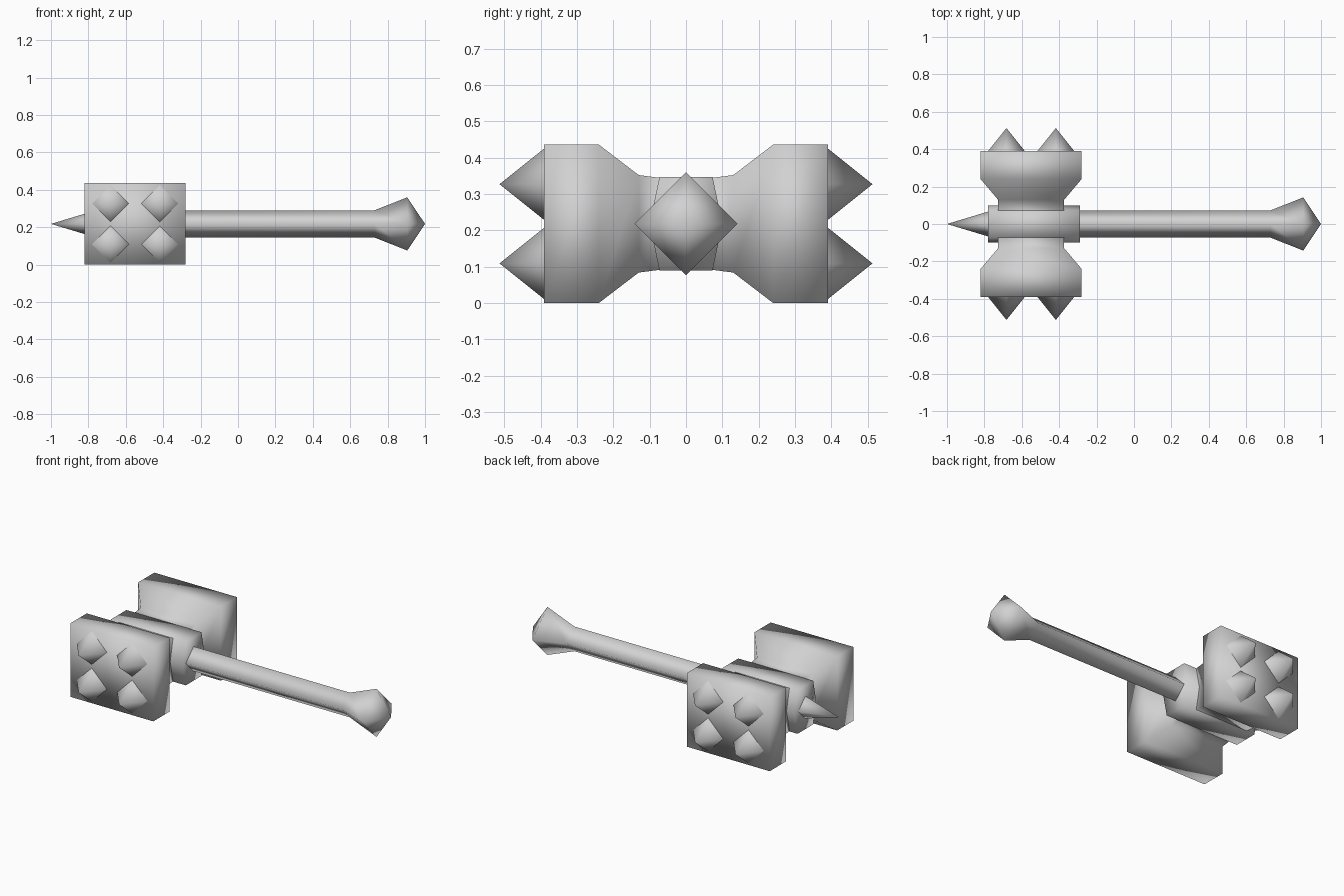
import bpy
import bmesh
from mathutils import Vector

default = bpy.data.objects.get("Cube")
if default:
    bpy.data.objects.remove(default, do_unlink=True)

HEAD_X = -0.55
MID_Z = 0.218

grey = bpy.data.materials.new("plain grey")
grey.use_nodes = True
colour = (0.64, 0.64, 0.64, 1)
grey.diffuse_color = colour
grey.node_tree.nodes["Principled BSDF"].inputs["Base Color"].default_value = colour

SQUARE = [(-1, -1), (1, -1), (1, 1), (-1, 1)]
DIAMOND = [(-1, 0), (0, -1), (1, 0), (0, 1)]
HEXAGON = [(-1, 0), (-0.73, -1), (0.73, -1), (1, 0), (0.73, 1), (-0.73, 1)]


def loft(name, axis, outline, sections, centre, caps=False):
    """Sweep an outline along x or y; sections are (position, width, height).
    A section of zero width becomes a single pointed tip."""
    bm = bmesh.new()
    rings = []
    for pos, w, h in sections:
        pts = [(0, 0)] if w == 0 else outline
        ring = []
        for u, v in pts:
            if axis == "x":
                co = Vector((pos, u * w, v * h))
            else:
                co = Vector((u * w, pos, v * h))
            ring.append(bm.verts.new(co + Vector(centre)))
        rings.append(ring)
    n = len(outline)
    for a, b in zip(rings, rings[1:]):
        for i in range(n):
            j = (i + 1) % n
            if len(b) == 1:
                bm.faces.new((a[i], a[j], b[0]))
            else:
                bm.faces.new((a[i], a[j], b[j], b[i]))
    if caps:
        bm.faces.new(rings[0])
        bm.faces.new(rings[-1])
    bmesh.ops.recalc_face_normals(bm, faces=bm.faces)
    for f in bm.faces:
        f.smooth = True
    mesh = bpy.data.meshes.new(name)
    bm.to_mesh(mesh)
    bm.free()
    mesh.materials.append(grey)
    obj = bpy.data.objects.new(name, mesh)
    bpy.context.collection.objects.link(obj)
    return obj


# Hammer head: two square blocks tapering to a narrow waist
half = [(0.39, 0.27, 0.218), (0.24, 0.27, 0.218), (0.13, 0.177, 0.134), (0.075, 0.177, 0.127)]
profile = [(-y, w, h) for y, w, h in half] + half[::-1]
loft("hammer_head", "y", SQUARE, profile, (HEAD_X, 0, MID_Z), caps=True)

# Six-sided collar around the waist
loft("collar", "x", HEXAGON, [(-0.24, 0.1, 0.129), (0.25, 0.1, 0.129)],
     (HEAD_X + 0.01, 0, MID_Z), caps=True)

# Handle flaring into a pointed pommel
loft("handle_and_pommel", "x", DIAMOND,
     [(-0.33, 0.073, 0.073), (0.73, 0.073, 0.073), (0.905, 0.142, 0.142), (1, 0, 0)],
     (0, 0, MID_Z))

# Spike on the end of the shaft
loft("top_spike", "x", DIAMOND, [(-0.775, 0.068, 0.068), (-1, 0, 0)], (0, 0, MID_Z))

# Four studs on each striking face
for side, label in ((-1, "front"), (1, "back")):
    for dx in (-0.132, 0.132):
        for dz in (-0.109, 0.109):
            loft(label + "_stud", "y", DIAMOND,
                 [(side * 0.388, 0.1, 0.1), (side * 0.513, 0, 0)],
                 (HEAD_X + dx, 0, MID_Z + dz))
